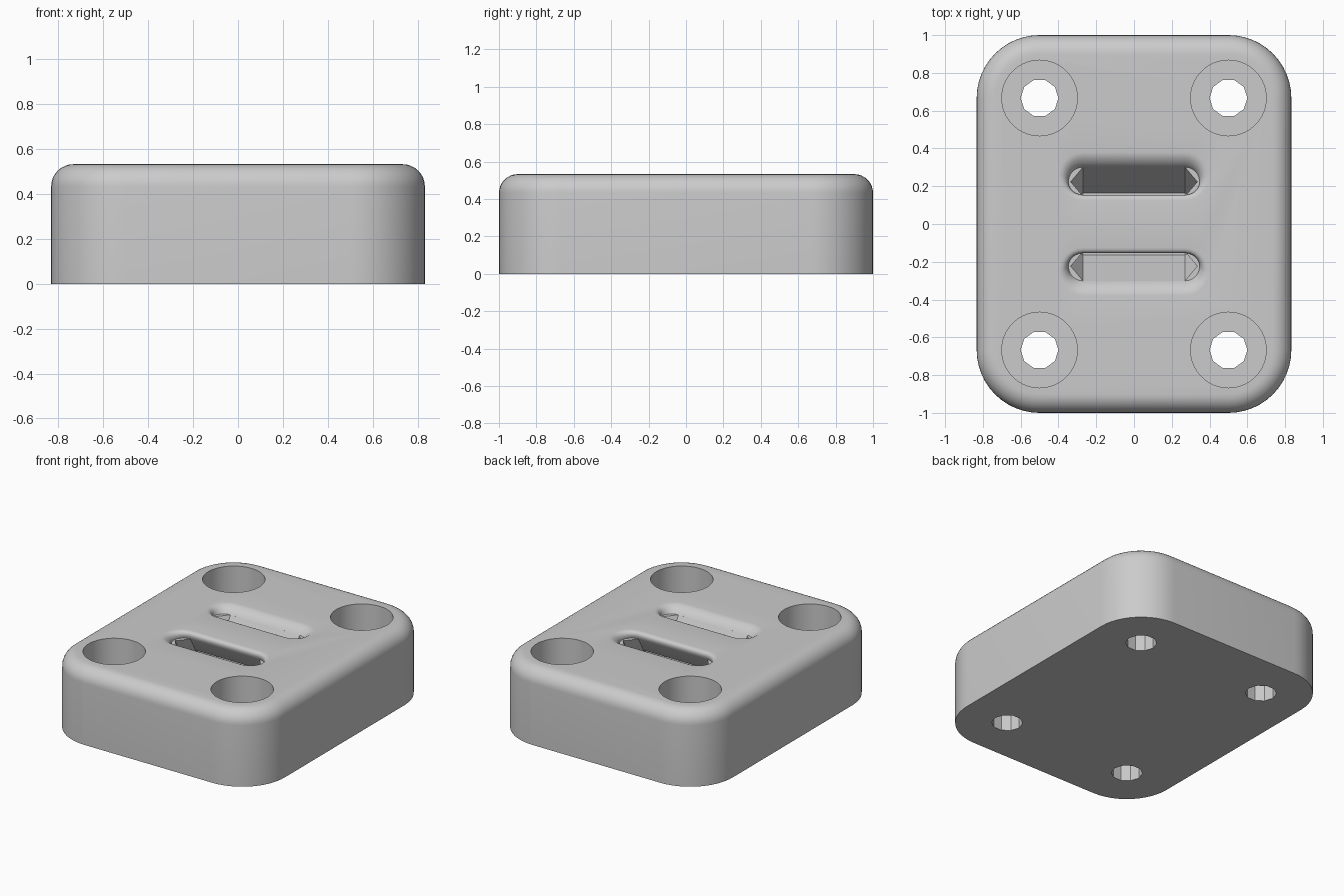
import bpy, bmesh, math

TOP = 0.533
cube = bpy.data.objects.get("Cube")
if cube:
    bpy.data.objects.remove(cube, do_unlink=True)

grey = bpy.data.materials.new("plain grey")
grey.use_nodes = True
colour = (0.6, 0.6, 0.6, 1)
grey.diffuse_color = colour
grey.node_tree.nodes["Principled BSDF"].inputs["Base Color"].default_value = colour


def loft(name, rings):
    """Skin a list of equal-length point rings and cap both ends."""
    bm = bmesh.new()
    loops = [[bm.verts.new(p) for p in ring] for ring in rings]
    n = len(loops[0])
    for a, b in zip(loops, loops[1:]):
        for i in range(n):
            j = (i + 1) % n
            bm.faces.new((a[i], a[j], b[j], b[i]))
    bm.faces.new(loops[0][::-1])
    bm.faces.new(loops[-1])
    bmesh.ops.recalc_face_normals(bm, faces=bm.faces)
    mesh = bpy.data.meshes.new(name)
    bm.to_mesh(mesh)
    bm.free()
    mesh.materials.append(grey)
    obj = bpy.data.objects.new(name, mesh)
    bpy.context.collection.objects.link(obj)
    return obj


def rounded_rect(cx, cy, z, hx, hy, r, steps):
    """Ring of a rectangle with half sizes hx, hy and corner radius r."""
    ring = []
    for k, (sx, sy) in enumerate(((1, 1), (-1, 1), (-1, -1), (1, -1))):
        for i in range(steps + 1):
            a = math.pi / 2 * (k + i / steps)
            ring.append((cx + sx * (hx - r) + r * math.cos(a),
                         cy + sy * (hy - r) + r * math.sin(a), z))
    return ring


def circle(cx, cy, z, r, sides):
    return [(cx + r * math.cos(math.tau * i / sides),
             cy + r * math.sin(math.tau * i / sides), z) for i in range(sides)]


# Block with rounded corners and a filleted top rim
FILLET = 0.1
rings = [rounded_rect(0, 0, 0, 0.833, 1, 0.333, 12)]
for i in range(9):
    a = math.pi / 2 * i / 8
    inset = FILLET * (1 - math.cos(a))
    rings.append(rounded_rect(0, 0, TOP - FILLET * (1 - math.sin(a)),
                              0.833 - inset, 1 - inset, 0.333 - inset, 12))
block = loft("mounting_block", rings)

cutters = []

# Screw holes with wide recesses for the heads
for x in (-0.5, 0.5):
    for y in (-0.667, 0.667):
        cutters.append(loft("screw_hole_cutter",
                            [circle(x, y, z, 0.1, 10) for z in (-0.1, 0.4)]))
        cutters.append(loft("head_recess_cutter",
                            [circle(x, y, z, 0.2, 64) for z in (0.23, 0.7)]))

# Flared, rounded mouths of the strap slots
FLARE = 0.05
for side in (-1, 1):
    rings = []
    for i in range(7):
        a = math.pi / 2 * i / 6
        depth = FLARE * (1 - math.sin(a))
        depth = FLARE * math.cos(a)
        grow = FLARE * (1 - math.sin(math.acos(depth / FLARE))) if i == 0 else 0
        depth = FLARE * (1 - math.sin(a))
        grow = FLARE * (1 - math.cos(a))
        r = 0.0775 + grow
        rings.append(rounded_rect(0, side * (0.2525 - 0.577 * depth), TOP - depth,
                                  0.27 + r, r, r * 0.999, 6))
    rings.append([(x, y, TOP + 0.05) for x, y, z in rings[-1]])
    cutters.append(loft("slot_mouth_cutter", rings))

# Strap channel: pointed section swept in three straight runs below the surface
section = [(-0.27, 0.175), (0.27, 0.175), (0.335, 0.2525),
           (0.27, 0.33), (-0.27, 0.33), (-0.335, 0.2525)]
cutters.append(loft("strap_channel_cutter", [
    [(x, r * math.cos(a), TOP - r * math.sin(a)) for x, r in section]
    for a in (math.pi * k / 3 for k in range(4))]))

# Cut everything, then drop the cutters
bpy.context.view_layer.objects.active = block
block.select_set(True)
for cutter in cutters:
    mod = block.modifiers.new("cut", 'BOOLEAN')
    mod.operation = 'DIFFERENCE'
    mod.solver = 'EXACT'
    mod.object = cutter
    bpy.ops.object.modifier_apply(modifier=mod.name)
    bpy.data.objects.remove(cutter, do_unlink=True)

bpy.ops.object.select_all(action='DESELECT')
block.select_set(True)
bpy.ops.object.shade_smooth_by_angle(angle=math.radians(30))
